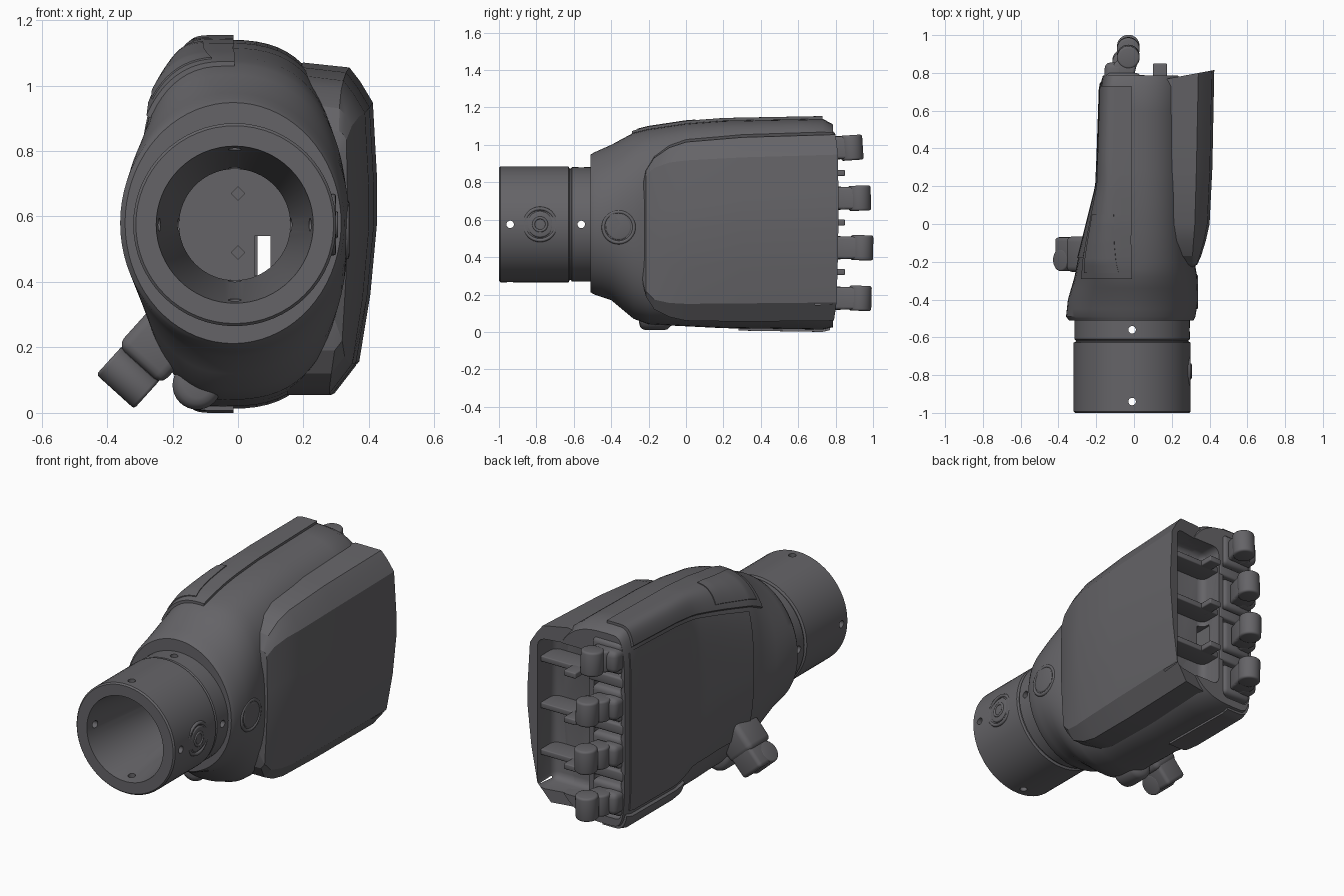
import bpy, bmesh, math
from mathutils import Vector, Matrix

if "Cube" in bpy.data.objects:
    bpy.data.objects.remove(bpy.data.objects["Cube"])

grey = bpy.data.materials.new("dark grey plastic")
grey.use_nodes = True
colour = (0.13, 0.127, 0.137, 1)
grey.diffuse_color = colour
grey.node_tree.nodes["Principled BSDF"].inputs["Base Color"].default_value = colour

WX, WZ = -0.01, 0.575   # wrist axis


def finish(name, bm, angle=35):
    bmesh.ops.recalc_face_normals(bm, faces=bm.faces)
    me = bpy.data.meshes.new(name)
    bm.to_mesh(me)
    bm.free()
    me.materials.append(grey)
    ob = bpy.data.objects.new(name, me)
    bpy.context.collection.objects.link(ob)
    smooth(ob, angle)
    return ob


def smooth(ob, angle=35):
    bpy.ops.object.select_all(action='DESELECT')
    ob.select_set(True)
    bpy.context.view_layer.objects.active = ob
    bpy.ops.object.shade_smooth_by_angle(angle=math.radians(angle))


def loft(name, rings, closed=False, angle=35):
    """Skin a list of point rings; cap the ends unless the rings form a loop."""
    bm = bmesh.new()
    vs = [[bm.verts.new(p) for p in r] for r in rings]
    n = len(vs[0])
    pairs = list(zip(vs, vs[1:])) + ([(vs[-1], vs[0])] if closed else [])
    for a, b in pairs:
        for i in range(n):
            j = (i + 1) % n
            bm.faces.new((a[i], a[j], b[j], b[i]))
    if not closed:
        bm.faces.new(vs[0])
        bm.faces.new(vs[-1])
    return finish(name, bm, angle)


def box(name, lo, hi, bevel=0.0, turn=None):
    bm = bmesh.new()
    lo, hi = Vector(lo), Vector(hi)
    bmesh.ops.create_cube(bm, size=1)
    bmesh.ops.scale(bm, vec=hi - lo, verts=bm.verts)
    if bevel:
        bmesh.ops.bevel(bm, geom=bm.edges[:], offset=bevel, segments=3, profile=0.5, affect='EDGES')
    if turn:
        bmesh.ops.transform(bm, matrix=turn, verts=bm.verts)
    bmesh.ops.translate(bm, vec=(lo + hi) / 2, verts=bm.verts)
    return finish(name, bm)


def rod(name, a, b, r, bevel=0.0, sides=32):
    a, b = Vector(a), Vector(b)
    bm = bmesh.new()
    bmesh.ops.create_cone(bm, cap_ends=True, segments=sides, radius1=r, radius2=r, depth=(b - a).length)
    if bevel:
        rim = [e for e in bm.edges if abs(e.verts[0].co.z - e.verts[1].co.z) < 1e-5]
        bmesh.ops.bevel(bm, geom=rim, offset=bevel, segments=3, profile=0.5, affect='EDGES')
    m = Matrix.Translation((a + b) / 2) @ (b - a).to_track_quat('Z', 'Y').to_matrix().to_4x4()
    bmesh.ops.transform(bm, matrix=m, verts=bm.verts)
    return finish(name, bm)


def cut(ob, *cutters):
    for c in cutters:
        mod = ob.modifiers.new("cut", 'BOOLEAN')
        mod.operation, mod.solver, mod.object = 'DIFFERENCE', 'EXACT', c
        bpy.ops.object.select_all(action='DESELECT')
        bpy.context.view_layer.objects.active = ob
        ob.select_set(True)
        bpy.ops.object.modifier_apply(modifier=mod.name)
    smooth(ob)


# Palm body: y, x min, x max, z min, z max, exponents upper left, lower left, right
SECTIONS = [(-0.51, -.345, .315, .212, .948, 2, 2, 2), (-0.49, -.36, .325, .20, .96, 2, 2, 2),
            (-0.40, -.35, .34, .17, 1.0, 2.1, 2.1, 2.1), (-0.28, -.315, .335, .07, 1.065, 2.5, 2.2, 2.4),
            (-0.20, -.30, .32, .04, 1.085, 3, 2.3, 2.7), (0.0, -.25, .31, .03, 1.115, 3.6, 2.6, 2.9),
            (0.2, -.20, .31, .02, 1.13, 4.5, 3.2, 2.9), (0.35, -.193, .31, .018, 1.133, 5, 5, 2.9),
            (0.73, -.18, .31, .012, 1.14, 5, 5, 2.9), (0.785, -.165, .30, .025, 1.11, 5, 5, 2.9)]


def section(y):
    for a, b in zip(SECTIONS, SECTIONS[1:]):
        if y <= b[0]:
            t = (y - a[0]) / (b[0] - a[0])
            return [p + (q - p) * t for p, q in zip(a, b)]
    return SECTIONS[-1]


def skin(y, deg, off=0.0):
    """Point on the palm surface, pushed out by off."""
    _, x0, x1, z0, z1, upper, lower, right = section(y)
    blend = min(1, max(0, (y + 0.5) / 0.4))
    cx, cz = -0.015 - 0.035 * blend, (z0 + z1) / 2
    c, s = math.cos(math.radians(deg)), math.sin(math.radians(deg))
    n, hw = (right, x1 - cx) if c > 0 else (upper if s > 0 else lower, cx - x0)
    x = cx + math.copysign(abs(c) ** (2 / n), c) * (hw + off)
    z = cz + math.copysign(abs(s) ** (2 / n), s) * ((z1 - z0) / 2 + off)
    return (x, y, z)


STATIONS = [-.51, -.5, -.49, -.45, -.4, -.34, -.28, -.24, -.2, -.1, 0, .1, .2, .28, .35, .6, .73, .785]
palm = loft("palm_body", [[skin(y, i * 5) for i in range(72)] for y in STATIONS], angle=30)


def panel(name, y0, y1, a0, a1, off):
    """Thin raised cover that follows the palm surface."""
    rings = []
    for i in range(25):
        y = y0 + (y1 - y0) * i / 24
        arc = [a0 + (a1 - a0) * k / 20 for k in range(21)]
        rings.append([skin(y, a, off) for a in arc] + [skin(y, a, -0.01) for a in reversed(arc)])
    return loft(name, rings, angle=30)


panel("thumb_edge_cover", -0.29, 0.73, 88, 142, 0.014)
panel("thumb_edge_inset_cover", -0.26, 0.05, 95, 136, 0.018)
panel("palm_pad", -0.18, 0.75, 146, 216, 0.006)
panel("lower_edge_cover", 0.28, 0.77, 222, 272, 0.012)

# Back-of-hand shell: y, x max, z min, z max, chamfer
SHELL = [(-0.235, .30, .28, .78, .02), (-0.215, .335, .19, .87, .04), (-0.17, .355, .12, .94, .07),
         (-0.09, .38, .08, .995, .10), (0, .40, .06, 1.025, .12), (0.3, .415, .055, 1.05, .13),
         (0.815, .425, .06, 1.065, .13)]


def shell_ring(y, x, z0, z1, c):
    h = z1 - z0
    pts = [(.15, z0), (x - c, z0), (x - .42 * c, z0 + .75 * c), (x - .16 * c, z0 + .3 * h), (x, z0 + .52 * h),
           (x, z0 + .65 * h), (x - .1 * c, z1 - .9 * c), (x - .4 * c, z1 - .4 * c), (x - .65 * c, z1 - .01),
           (.2, z1 + .005), (.15, z1 - .01)]
    # the rim is slanted toward the palm
    slant = .05 / .27 if y > .7 else 0
    return [(px, y - slant * (x - px), pz) for px, pz in pts]


shell = loft("back_of_hand_shell", [shell_ring(*s) for s in SHELL], angle=20)

# Open knuckle end with shallow pockets
pocket = box("pocket_cutter", (.06, .65, .13), (.37, 1, .98), .04)
socket = box("socket_cutter", (-.14, .74, .07), (.03, 1, 1.07), .03)
slot = box("cable_slot_cutter", (.05, -.8, .42), (.10, .7, .54))
cut(palm, pocket, socket, slot)
cut(shell, pocket)

# Wrist tube with a tapering bore, revolved around the y axis: (y, radius)
PROFILE = [(-1, .24), (-1, .302), (-.992, .31), (-.628, .31), (-.622, .298), (-.616, .298), (-.61, .306),
           (-.49, .306), (-.49, .17), (-.55, .17)]
wrist = loft("wrist_tube", [[(WX + r * math.cos(a), y, WZ + r * math.sin(a))
                             for a in [i * math.tau / 64 for i in range(64)]] for y, r in PROFILE],
             closed=True)
drills = []
for y in (-.94, -.56):
    drills.append(rod("drill", (WX, y, 0), (WX, y, 1.2), .02, sides=16))
    drills.append(rod("drill", (-.6, y, WZ), (.6, y, WZ), .02, sides=16))
cut(wrist, *drills)

floor = rod("wrist_floor", (WX, -.53, WZ), (WX, -.50, WZ), .18)
cut(floor, slot)
for c in [pocket, socket, slot] + drills:
    bpy.data.objects.remove(c)

for z in (.49, .67):
    box("wrist_pin", (-.016, -.535, z - .016), (.016, -.525, z + .016), 0,
        Matrix.Rotation(math.pi / 4, 4, 'Y'))


def ring(name, x, y, z, r, thick):
    bpy.ops.mesh.primitive_torus_add(major_radius=r, minor_radius=thick, major_segments=32,
                                     minor_segments=8, location=(x, y, z), rotation=(0, math.pi / 2, 0))
    ob = bpy.context.object
    ob.name = name
    ob.data.materials.append(grey)
    smooth(ob, 60)


# Button on the wrist and round cap on the shoulder
rod("wrist_button", (.27, -.78, WZ), (.3, -.78, WZ), .07, .008)
ring("wrist_button_rim", .29, -.78, WZ, .085, .01)
ring("wrist_button_socket", .298, -.78, WZ, .035, .008)
rod("shoulder_cap", (.29, -.36, .56), (.338, -.36, .56), .07, .01)
ring("shoulder_cap_rim", .33, -.36, .56, .082, .01)

# Finger knuckles: height, reach, tilt
for z, end, tilt in ((.18, .99, -2), (.45, 1.0, -1), (.715, .99, 2), (.985, .95, 5)):
    h, dz = .067, math.tan(math.radians(tilt))
    rod("knuckle_barrel", (-.03, end - .06, z - h), (-.03, end - .06 - dz * .1, z + h), .06, .012)
    rod("knuckle_root", (-.055, end - .135, z - h * .9), (-.055, end - .135, z + h * .9), .06, .012)
    box("knuckle_neck", (-.095, end - .19, z - .06), (.01, end - .05, z + .06), .015,
        Matrix.Rotation(math.radians(-15), 4, 'Z'))
    box("knuckle_mount", (-.15, .66, z - .09), (.035, .80, z + .09), .025)
    box("knuckle_shoulder", (-.155, .72, z - .062), (-.05, .855, z + .062), .03)

# Dividers between the pockets
for z in (.32, .585, .85):
    box("pocket_rib", (.04, .63, z - .016), (.385, .775, z + .016), .006)
    box("socket_rib", (-.155, .66, z - .03), (.06, .79, z + .03), .012)
    box("rib_tab", (.10, .72, z - .016), (.175, .85, z + .016), .006)

# Thumb mount, angled down and outward
axis = Vector((-.67, 0, -.74))
tip = Vector((-.375, -.155, .065))
thumb_turn = Matrix.Rotation(math.radians(42), 4, 'Y')
mid = tip - axis * .2
box("thumb_housing", mid - Vector((.09, .1, .09)), mid + Vector((.09, .09, .09)), .03, thumb_turn)
mid = tip - axis * .1
box("thumb_block", mid - Vector((.077, .07, .09)), mid + Vector((.077, .085, .09)), .02, thumb_turn)
side = Vector((.74, 0, -.67)) * .078
hinge = tip - axis * .06 + Vector((0, -.035, 0))
rod("thumb_hinge", hinge - side, hinge + side, .06, .01)
rod("thumb_heel", (-.125, -.25, .085), (-.125, -.08, .085), .075, .035)
